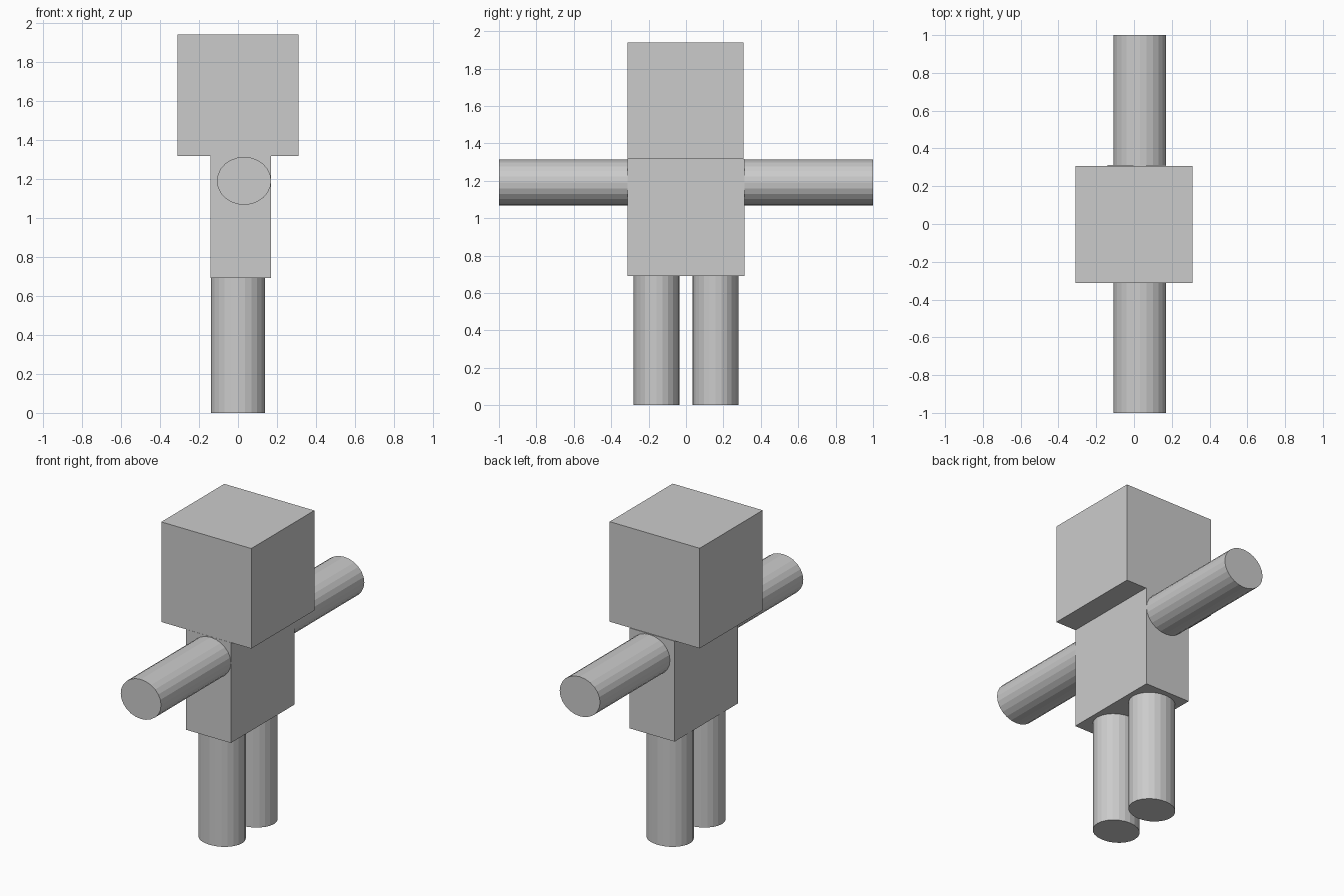
import bpy
from math import pi

if "Cube" in bpy.data.objects:
    bpy.data.objects.remove(bpy.data.objects["Cube"])


def box(name, lo, hi):
    mid = [(a + b) / 2 for a, b in zip(lo, hi)]
    bpy.ops.mesh.primitive_cube_add(size=1, location=mid)
    ob = bpy.context.object
    ob.name = name
    ob.scale = [b - a for a, b in zip(lo, hi)]
    return ob


def limb(name, loc, rx, ry, length, tilt=0):
    # flat-faced cylinder with a slightly oval section
    bpy.ops.mesh.primitive_cylinder_add(vertices=24, radius=1, depth=1,
                                        location=loc, rotation=(tilt, 0, pi * 0))
    ob = bpy.context.object
    ob.name = name
    ob.scale = (rx, ry, length)
    return ob


# Head and torso
box("head", (-0.31, -0.312, 1.317), (0.31, 0.308, 1.94))
box("torso", (-0.14, -0.313, 0.692), (0.17, 0.312, 1.317))

# Arms and legs on both sides
for side, s in (("left", -1), ("right", 1)):
    limb(side + "_arm", (0.031, s * 0.656, 1.19), 0.139, 0.123, 0.688, pi / 2)
    limb(side + "_leg", (0, s * 0.157, 0.346), 0.139, 0.123, 0.692)
